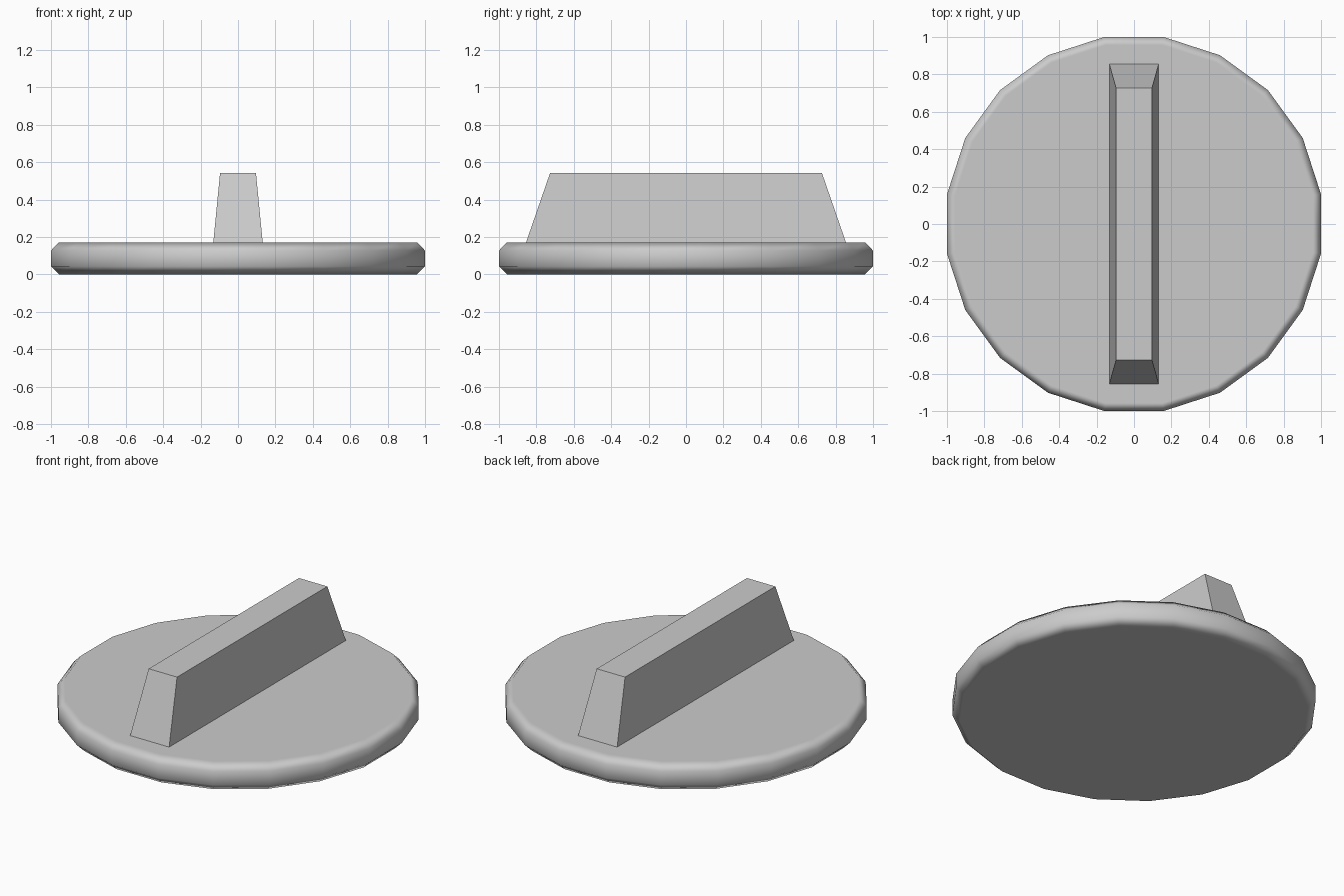
import bpy, bmesh, math

if "Cube" in bpy.data.objects:
    bpy.data.objects.remove(bpy.data.objects["Cube"])

SIDES = 20


def ring(bm, points):
    return [bm.verts.new(p) for p in points]


def loft(name, sections):
    """Closed solid through a stack of equal-length point loops."""
    bm = bmesh.new()
    rings = [ring(bm, s) for s in sections]
    n = len(rings[0])
    for a, b in zip(rings, rings[1:]):
        for i in range(n):
            j = (i + 1) % n
            bm.faces.new((a[i], a[j], b[j], b[i]))
    bm.faces.new(rings[0][::-1])
    bm.faces.new(rings[-1])
    bmesh.ops.recalc_face_normals(bm, faces=bm.faces[:])
    mesh = bpy.data.meshes.new(name)
    bm.to_mesh(mesh)
    bm.free()
    obj = bpy.data.objects.new(name, mesh)
    bpy.context.collection.objects.link(obj)
    return obj


def polygon(apothem, z):
    r = apothem / math.cos(math.pi / SIDES)
    angles = [(i + 0.5) * 2 * math.pi / SIDES for i in range(SIDES)]
    return [(r * math.cos(a), r * math.sin(a), z) for a in angles]


def rectangle(x, y, z):
    return [(-x, -y, z), (x, -y, z), (x, y, z), (-x, y, z)]


# Round base with chamfered rims, softly shaded
base = loft("base_disc", [polygon(r, z) for r, z in
                          ((0.957, 0), (1, 0.044), (1, 0.128), (0.957, 0.172))])
base.data.shade_smooth()
weighted = base.modifiers.new("weighted_normals", 'WEIGHTED_NORMAL')
weighted.weight = 100

# Tapered flat-faced grip bar
loft("grip_bar", [rectangle(0.132, 0.855, 0.172), rectangle(0.096, 0.727, 0.542)])
